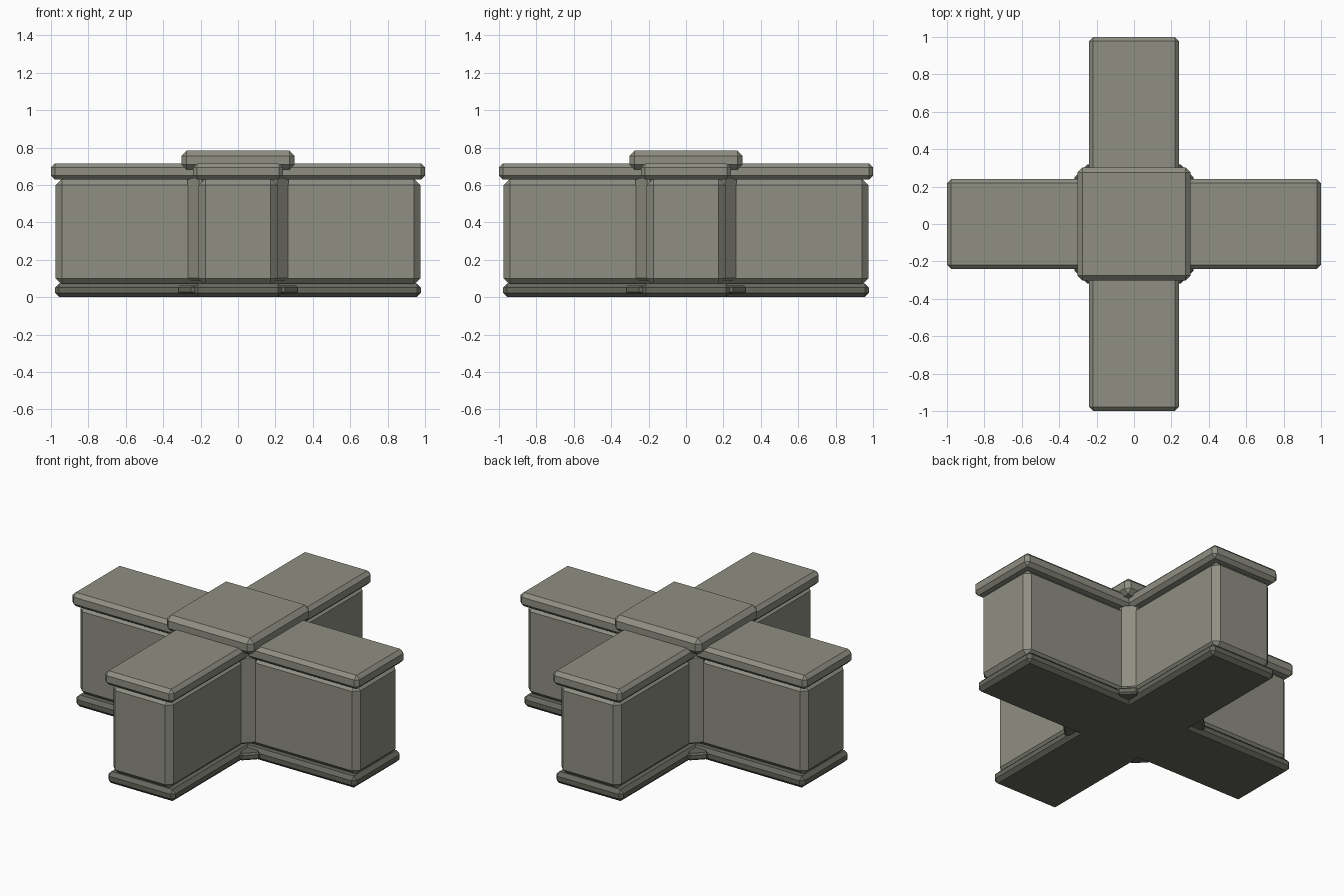
import bpy, bmesh, math
from mathutils import Matrix

if "Cube" in bpy.data.objects:
    bpy.data.objects.remove(bpy.data.objects["Cube"])


def material(name, rgb):
    mat = bpy.data.materials.new(name)
    mat.diffuse_color = (*rgb, 1)
    mat.use_nodes = True
    mat.node_tree.nodes["Principled BSDF"].inputs["Base Color"].default_value = mat.diffuse_color
    return mat


stone = material("olive grey stone", (0.273, 0.273, 0.225))
dark_stone = material("dark olive grey stone", (0.135, 0.135, 0.11))


def finish(bm, name, mat):
    bmesh.ops.remove_doubles(bm, verts=bm.verts, dist=1e-5)
    bmesh.ops.recalc_face_normals(bm, faces=bm.faces)
    mesh = bpy.data.meshes.new(name)
    bm.to_mesh(mesh)
    bm.free()
    mesh.materials.append(mat)
    obj = bpy.data.objects.new(name, mesh)
    bpy.context.collection.objects.link(obj)
    return obj


def cross_ring(half, end, cut):
    """Plus-shaped outline whose arm corners are cut off."""
    quarter = [(end - cut, -half), (end, -half + cut),
               (end, half - cut), (end - cut, half), (half, half)]
    pts = []
    for k in range(4):
        c, s = round(math.cos(k * math.pi / 2)), round(math.sin(k * math.pi / 2))
        pts += [(c * x - s * y, s * x + c * y) for x, y in quarter]
    return pts


def cross_block(name, half, end, z0, z1, c, mat):
    """Plus-shaped slab with chamfered outer edges."""
    bm = bmesh.new()
    wide = cross_ring(half, end, c)
    narrow = cross_ring(half - c, end - c, 0)
    rings = [[bm.verts.new((x, y, z)) for x, y in ring]
             for ring, z in ((narrow, z0), (wide, z0 + c), (wide, z1 - c), (narrow, z1))]
    n = len(wide)
    for low, high in zip(rings, rings[1:]):
        for i in range(n):
            j = (i + 1) % n
            bm.faces.new((low[i], low[j], high[j], high[i]))
    bm.faces.new(rings[0])
    bm.faces.new(rings[-1])
    return finish(bm, name, mat)


def bevel_box(name, lo, hi, c, mat, turn=0):
    """Chamfered box between two corners, turned about the z axis."""
    bm = bmesh.new()
    bmesh.ops.create_cube(bm, size=1)
    for v in bm.verts:
        v.co = [(a + b) / 2 + p * (b - a) for a, b, p in zip(lo, hi, v.co)]
    bmesh.ops.bevel(bm, geom=bm.edges[:], offset=c, segments=1,
                    affect='EDGES', profile=0.5)
    bmesh.ops.transform(bm, matrix=Matrix.Rotation(turn, 4, 'Z'), verts=bm.verts)
    return finish(bm, name, mat)


# Stacked layers of the crossing wall, on a darker base
cross_block("base_trim", 0.235, 0.978, 0.0, 0.073, 0.022, dark_stone)
cross_block("wall_body", 0.21, 0.975, 0.065, 0.635, 0.035, stone)
cross_block("top_trim", 0.24, 1.0, 0.628, 0.715, 0.022, stone)

# Raised plate over the crossing
bevel_box("centre_plate", (-0.303, -0.303, 0.68), (0.303, 0.303, 0.783), 0.028, stone)

# Diagonal strips and dark feet in the four inner corners
for k in range(4):
    turn = math.pi / 4 + k * math.pi / 2
    bevel_box("corner_strip", (0.20, -0.055, 0.09), (0.338, 0.055, 0.645), 0.012, stone, turn)
    bevel_box("corner_foot", (0.22, -0.058, 0.018), (0.402, 0.058, 0.062), 0.01, dark_stone, turn)
